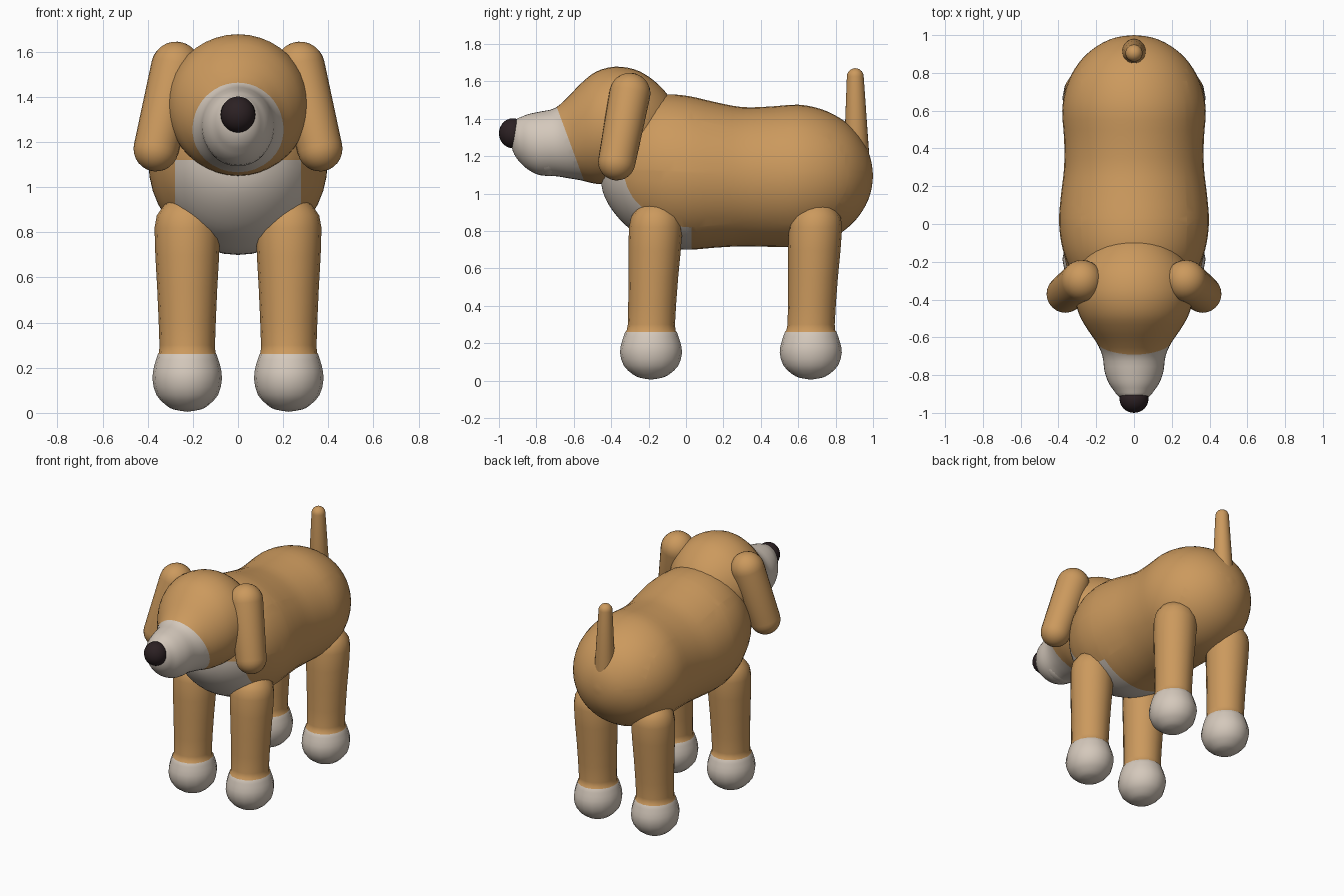
import bpy, bmesh, math
from mathutils import Vector

if "Cube" in bpy.data.objects:
    bpy.data.objects.remove(bpy.data.objects["Cube"])


def material(name, rgb):
    m = bpy.data.materials.new(name)
    m.diffuse_color = (*rgb, 1)
    m.use_nodes = True
    m.node_tree.nodes["Principled BSDF"].inputs["Base Color"].default_value = m.diffuse_color
    return m


TAN = material("tan_fur", (0.60, 0.32, 0.11))
WHITE = material("pale_fur", (0.66, 0.58, 0.50))
BLACK = material("dark_nose", (0.025, 0.015, 0.017))


def smooth_stations(st, n=3):
    """Catmull-Rom interpolation of the profile stations."""
    out = []
    for i in range(len(st) - 1):
        p0, p1, p2, p3 = st[max(i - 1, 0)], st[i], st[i + 1], st[min(i + 2, len(st) - 1)]
        for k in range(n):
            t = k / n
            out.append([0.5 * (2 * b + (c - a) * t + (2 * a - 5 * b + 4 * c - d) * t * t
                               + (3 * b - a - 3 * c + d) * t ** 3)
                        for a, b, c, d in zip(p0, p1, p2, p3)])
    return out + [list(st[-1])]


def finish(name, bm, mats, rule=None):
    bmesh.ops.remove_doubles(bm, verts=bm.verts[:], dist=0.0005)
    bmesh.ops.recalc_face_normals(bm, faces=bm.faces[:])
    for f in bm.faces:
        f.smooth = True
        f.material_index = int(rule(f.calc_center_median())) if rule else 0
    me = bpy.data.meshes.new(name)
    bm.to_mesh(me)
    bm.free()
    for m in mats:
        me.materials.append(m)
    ob = bpy.data.objects.new(name, me)
    bpy.context.collection.objects.link(ob)
    return ob


def loft(rings, seg):
    """Skin rings given as (centre, side vector, up vector)."""
    bm = bmesh.new()
    rows = []
    for c, u, v in rings:
        rows.append([bm.verts.new(c + u * math.cos(a) + v * math.sin(a))
                     for a in (2 * math.pi * k / seg for k in range(seg))])
    for r0, r1 in zip(rows, rows[1:]):
        for k in range(seg):
            j = (k + 1) % seg
            bm.faces.new((r0[k], r0[j], r1[j], r1[k]))
    return bm


def loft_y(stations, seg=40):
    return loft([(Vector((0, y, z)), Vector((max(rx, 0), 0, 0)), Vector((0, 0, max(rz, 0))))
                 for y, z, rx, rz in smooth_stations(stations)], seg)


def cut(bm, co, no):
    bmesh.ops.bisect_plane(bm, geom=bm.verts[:] + bm.edges[:] + bm.faces[:],
                           plane_co=co, plane_no=no)


def capsule(name, p0, r0, p1, r1, mat, seg=24):
    p0, p1 = Vector(p0), Vector(p1)
    d = (p1 - p0).normalized()
    u = d.cross(Vector((0, 1, 0))).normalized()
    v = d.cross(u)
    rings = []
    for p, r, a0, a1 in ((p0, r0, -90, 0), (p1, r1, 0, 90)):
        for k in range(8):
            a = math.radians(a0 + (a1 - a0) * k / 7)
            rings.append((p + d * r * math.sin(a), u * r * math.cos(a), v * r * math.cos(a)))
    return finish(name, loft(rings, seg), [mat])


def ellipsoid(name, co, size, mat):
    bm = bmesh.new()
    bmesh.ops.create_uvsphere(bm, u_segments=24, v_segments=14, radius=1)
    bmesh.ops.scale(bm, vec=size, verts=bm.verts[:])
    bmesh.ops.translate(bm, vec=co, verts=bm.verts[:])
    return finish(name, bm, [mat])


# Body with pale chest bib: (y, centre z, half width, half height)
bm = loft_y([(-.46, 1.13, 0, 0), (-.445, 1.13, .12, .12), (-.39, 1.13, .225, .225),
             (-.3, 1.13, .305, .32), (-.2, 1.13, .355, .38), (-.1, 1.12, .385, .41),
             (.02, 1.11, .397, .41), (.15, 1.1, .387, .39), (.3, 1.09, .37, .372),
             (.45, 1.09, .37, .375), (.6, 1.095, .38, .38), (.72, 1.095, .36, .357),
             (.82, 1.095, .315, .31), (.9, 1.095, .25, .245), (.96, 1.095, .165, .16),
             (.99, 1.095, .085, .08), (1.0, 1.095, 0, 0)])
cut(bm, (.28, 0, 0), (1, 0, 0))
cut(bm, (-.28, 0, 0), (1, 0, 0))
cut(bm, (0, .03, 0), (0, 1, 0))
cut(bm, (0, 0, 1.12), (0, 0, 1))
finish("body", bm, [TAN, WHITE], lambda c: abs(c.x) < .28 and c.y < .03 and c.z < 1.12)

# Head with pale muzzle, split along a tilted plane
bm = loft_y([(-.05, 1.36, 0, 0), (-.07, 1.36, .12, .115), (-.12, 1.36, .2, .195),
             (-.2, 1.36, .27, .265), (-.28, 1.365, .305, .3), (-.38, 1.365, .315, .313),
             (-.48, 1.352, .29, .3), (-.56, 1.33, .245, .26), (-.63, 1.3, .197, .218),
             (-.7, 1.275, .167, .182), (-.78, 1.268, .156, .17), (-.84, 1.275, .135, .15),
             (-.88, 1.285, .108, .125), (-.91, 1.295, .085, .1), (-.93, 1.3, .05, .06),
             (-.937, 1.3, 0, 0)])
edge, tilt = Vector((0, -.69, 1.46)), Vector((0, 1, .37))
cut(bm, edge, tilt)
finish("head", bm, [TAN, WHITE], lambda c: (c - edge).dot(tilt) < 0)

# Lower jaw and nose
ellipsoid("jaw", (0, -.735, 1.205), (.135, .11, .112), WHITE)
ellipsoid("nose", (0, -.925, 1.322), (.077, .075, .08), BLACK)

# Tail
capsule("tail", (0, .912, 1.2), .068, (0, .905, 1.625), .045, TAN)

# Ears and legs on both sides; legs carry pale paws
LEG = [(.005, 0, 0, 0), (.015, 0, .06, .06), (.035, 0, .095, .1), (.08, 0, .137, .146),
       (.15, 0, .154, .166), (.21, 0, .146, .155), (.26, 0, .13, .138),
       (.3, .002, .123, .126), (.55, .012, .133, .133), (.82, .025, .145, .143),
       (.9, .027, .118, .117), (.94, .028, .075, .075), (.96, .028, 0, 0)]
for side, s in (("right", 1), ("left", -1)):
    capsule(side + "_ear", (.275 * s, -.3, 1.535), .11, (.363 * s, -.37, 1.17), .1, TAN)
    for end, y in (("front", -.187), ("rear", .667)):
        rings = [(Vector((.225 * s, y + dy, z)), Vector((max(rx, 0), 0, 0)),
                  Vector((0, max(ry, 0), 0))) for z, dy, rx, ry in smooth_stations(LEG, 2)]
        bm = loft(rings, 16)
        finish(f"{side}_{end}_leg", bm, [TAN, WHITE], lambda c: c.z < .26)
